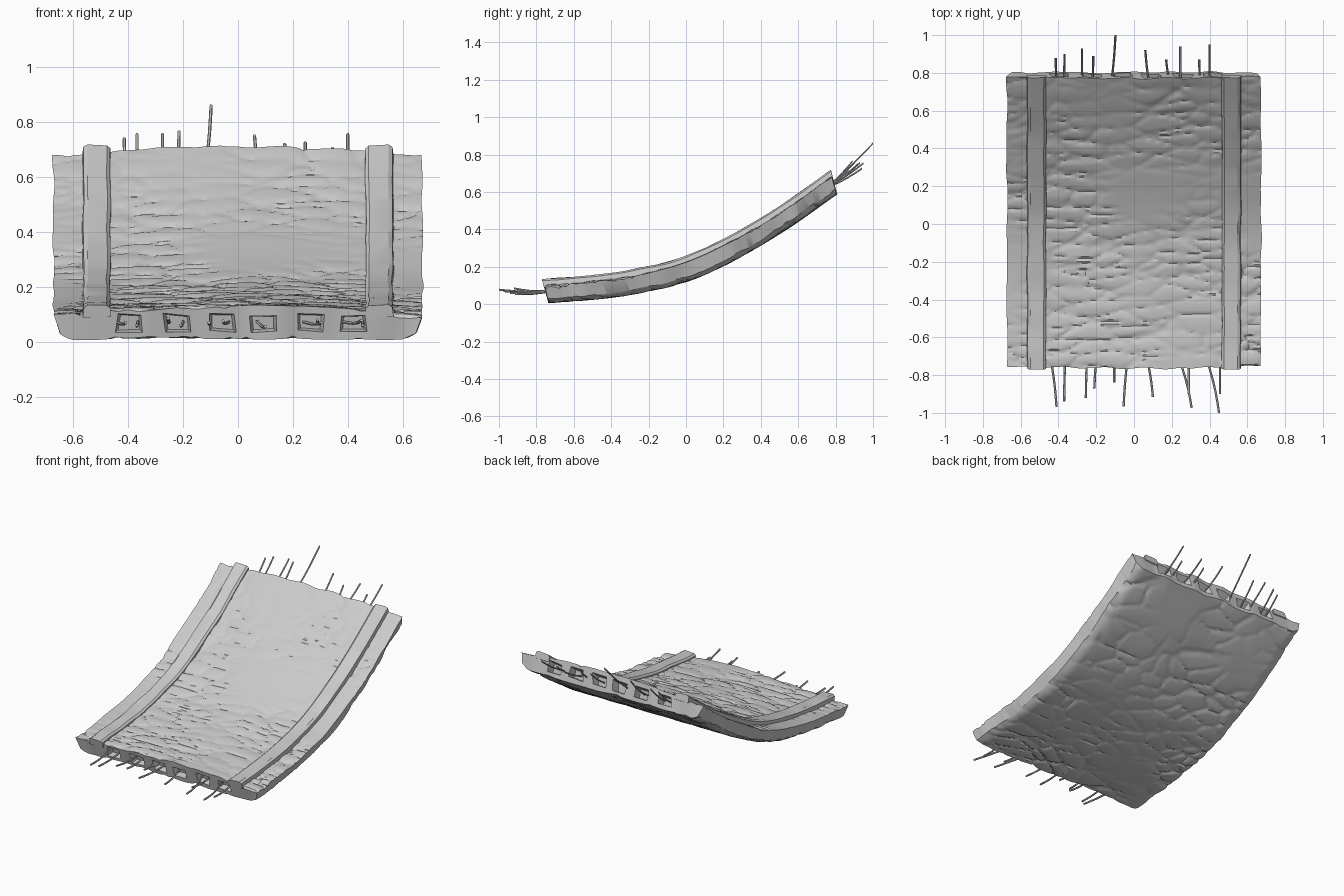
import bpy, bmesh, math, random
from mathutils import Vector, noise

if "Cube" in bpy.data.objects:
    bpy.data.objects.remove(bpy.data.objects["Cube"])

random.seed(4)
S0, S1 = -0.73, 0.805
NODES = [0.005, 0.025, 0.062, 0.13, 0.25, 0.405, 0.585]   # underside heights


def sweep_z(s):
    t = max(0.0, min(1.0, (s - S0) / (S1 - S0))) * 6
    i = min(int(t), 5)
    t -= i
    p1, p2 = NODES[i], NODES[i + 1]
    p0 = NODES[i - 1] if i else p1 - 0.015
    p3 = NODES[i + 2] if i < 5 else 2 * p2 - p1
    return 0.5 * (2 * p1 + (p2 - p0) * t + (2 * p0 - 5 * p1 + 4 * p2 - p3) * t * t
                  + (3 * p1 - p0 - 3 * p2 + p3) * t ** 3)


def place(x, s, h):
    """Point on the sagging slab: x across, s along, h above the underside."""
    over = max(0, s - S1) * 0.7 + min(0, s - S0) * 0.06
    return Vector((x, s - 0.27 * h, max(0.0, sweep_z(s) + over + h)))


def make(name, verts, faces, smooth=True):
    me = bpy.data.meshes.new(name)
    me.from_pydata(verts, [], faces)
    bm = bmesh.new()
    bm.from_mesh(me)
    bmesh.ops.recalc_face_normals(bm, faces=bm.faces)
    bm.to_mesh(me)
    bm.free()
    ob = bpy.data.objects.new(name, me)
    bpy.context.collection.objects.link(ob)
    if smooth:
        bpy.context.view_layer.objects.active = ob
        bpy.ops.object.select_all(action='DESELECT')
        ob.select_set(True)
        bpy.ops.object.shade_smooth_by_angle(angle=math.radians(28))
    return ob


def chip(x, s, seed, fx, fy):
    """Flaked concrete relief, stretched across the slab, patchy."""
    w = noise.noise_vector(Vector((x * 3, s * 3, seed))) * 0.4
    d = noise.voronoi(Vector((x * fx, s * fy, seed)) + w)[0]
    patch = max(0.0, min(1.0, 0.55 + 1.6 * noise.noise(Vector((x * 2, s * 2.6, seed + 9)))))
    crack = max(0, 0.12 - (d[1] - d[0])) * 0.07
    return patch * (0.009 * min(d[0], 1) + crack)


def top_h(x):
    a = abs(x)
    if a > 0.52:
        return 0.102 - 0.05 * max(0, a - 0.6)
    return 0.113 + 0.016 * math.cos(a / 0.5 * math.pi / 2)


# Slab: closed loft with flaked top, rounded underside and ragged ends
N, M = 84, 125
verts, faces = [], []
for j in range(M + 1):
    s = S0 + (S1 - S0) * j / M
    for side in (0, 1):
        for i in range(N + 1):
            x = (2 * i / N - 1) * 0.672
            if side:
                x = -x
            edge = abs(x) > 0.66
            e = s
            if j in (0, M):
                e += 0.010 * noise.noise(Vector((x * 9, j, side * 0.6)))
            if side == 0:
                amt = 1.6 if abs(x) > 0.56 else 1.0
                h = top_h(x) - amt * chip(x, s, 1.0, 4.5, 15)
            else:
                a = abs(x) / 0.672
                h = chip(x, s, 5.0, 5, 10) * 1.3 + 0.022 * max(0, (a - 0.9) / 0.1) ** 2
            px = x * (0.965 if side else 1)
            if edge:
                px += math.copysign(0.008, x) * noise.noise(Vector((x * 5, s * 8, side)))
            verts.append(place(px, e, h))
L = 2 * (N + 1)
for j in range(M):
    for k in range(L):
        k2 = (k + 1) % L
        faces.append((j * L + k, j * L + k2, (j + 1) * L + k2, (j + 1) * L + k))
for b in (0, M * L):
    for i in range(N):
        faces.append((b + i, b + i + 1, b + L - 2 - i, b + L - 1 - i))
slab = make("road_slab", verts, faces, False)

# Broken hollow cells in both end faces
cells = [-0.395, -0.22, -0.06, 0.09, 0.26, 0.42]
cv, cf = [], []
for end, sgn in ((S0, 1), (S1, -1)):
    for c in cells:
        b = len(cv)
        jit = [(random.uniform(-.008, .008), random.uniform(-.006, .006)) for _ in range(4)]
        for s, k in ((end - sgn * 0.03, 1.15), (end + sgn * 0.045, 0.8)):
            for (dx, dh), (jx, jh) in zip(((-1, -1), (1, -1), (1, 1), (-1, 1)), jit):
                cv.append(place(c + (dx * 0.048 + jx) * k, s, 0.063 + (dh * 0.03 + jh) * k))
        for q in ((0, 1, 2, 3), (7, 6, 5, 4), (0, 4, 5, 1), (1, 5, 6, 2), (2, 6, 7, 3), (3, 7, 4, 0)):
            cf.append([b + n for n in q])
cutter = make("cell_cutter", cv, cf, False)
cutter.hide_render = True
bpy.context.view_layer.objects.active = slab
bpy.ops.object.select_all(action='DESELECT')
slab.select_set(True)
mod = slab.modifiers.new("cells", 'BOOLEAN')
mod.operation, mod.object, mod.solver = 'DIFFERENCE', cutter, 'EXACT'
bpy.ops.object.modifier_apply(modifier=mod.name)
bpy.data.objects.remove(cutter)
bpy.ops.object.shade_smooth_by_angle(angle=math.radians(28))

# Kerbs: bevelled strips along each side of the deck
PROFILE = [(0.464, 0.085), (0.466, 0.118), (0.478, 0.128), (0.548, 0.130), (0.563, 0.122), (0.568, 0.085)]
for name, sg in (("left_kerb", -1), ("right_kerb", 1)):
    verts, faces, n, m = [], [], len(PROFILE), 70
    for j in range(m + 1):
        s = S0 + (S1 - S0) * j / m
        s = s - 0.006 if j == 0 else s + 0.004 if j == m else s
        for x, h in PROFILE:
            wob = 0.004 * noise.noise(Vector((x * 20 * sg, s * 7, 3)))
            verts.append(place(sg * (x + wob), s, h + wob))
    for j in range(m):
        for k in range(n):
            k2 = (k + 1) % n
            faces.append((j * n + k, j * n + k2, (j + 1) * n + k2, (j + 1) * n + k))
    faces += [list(range(n)), list(range(m * n, m * n + n))]
    make(name, verts, faces)


# Reinforcing bars: thin bent rods poking out of both ends
def bar(name, pts, r=0.006, sides=6):
    verts, faces = [], []
    for p in pts:
        for k in range(sides):
            a = 2 * math.pi * k / sides
            verts.append(p + Vector((r * math.cos(a), 0, r * math.sin(a))))
    for j in range(len(pts) - 1):
        for k in range(sides):
            k2 = (k + 1) % sides
            faces.append((j * sides + k, j * sides + k2, (j + 1) * sides + k2, (j + 1) * sides + k))
    e = (len(pts) - 1) * sides
    faces += [list(range(sides)), list(range(e, e + sides))]
    make(name, verts, faces)


# base x, tip x, tip y, tip z
FRONT = [(-.44, -.41, -.97, .07), (-.365, -.37, -.94, .06), (-.25, -.255, -.92, .085),
         (-.2, -.21, -.87, .06), (-.105, -.105, -.84, .07), (-.035, -.055, -.965, .075),
         (.07, .1, -.915, .055), (.24, .305, -.975, .07), (.29, .29, -.9, .08),
         (.385, .45, -1.0, .078), (.455, .455, -.9, .06)]
BACK = [(-.41, -.415, .88, .74), (-.37, -.368, .9, .755), (-.275, -.275, .93, .755),
        (-.22, -.215, .89, .765), (-.12, -.098, 1.0, .86), (.08, .06, .92, .75),
        (.19, .17, .87, .72), (.245, .245, .94, .725), (.35, .345, .87, .705), (.4, .4, .95, .755)]
for label, rows, s in (("front_bar", FRONT, S0 + 0.03), ("back_bar", BACK, S1 - 0.04)):
    for i, (bx, tx, ty, tz) in enumerate(rows):
        a = place(bx, s, 0.065)
        b = Vector((tx, ty, tz))
        pts = []
        for k in range(6):
            t = k / 5
            p = a.lerp(b, t)
            p.x += 0.03 * (tx - bx) * 10 * math.sin(math.pi * t) * 0.4
            p.z -= 0.008 * math.sin(math.pi * t)
            pts.append(p)
        bar(f"{label}_{i + 1}", pts)
